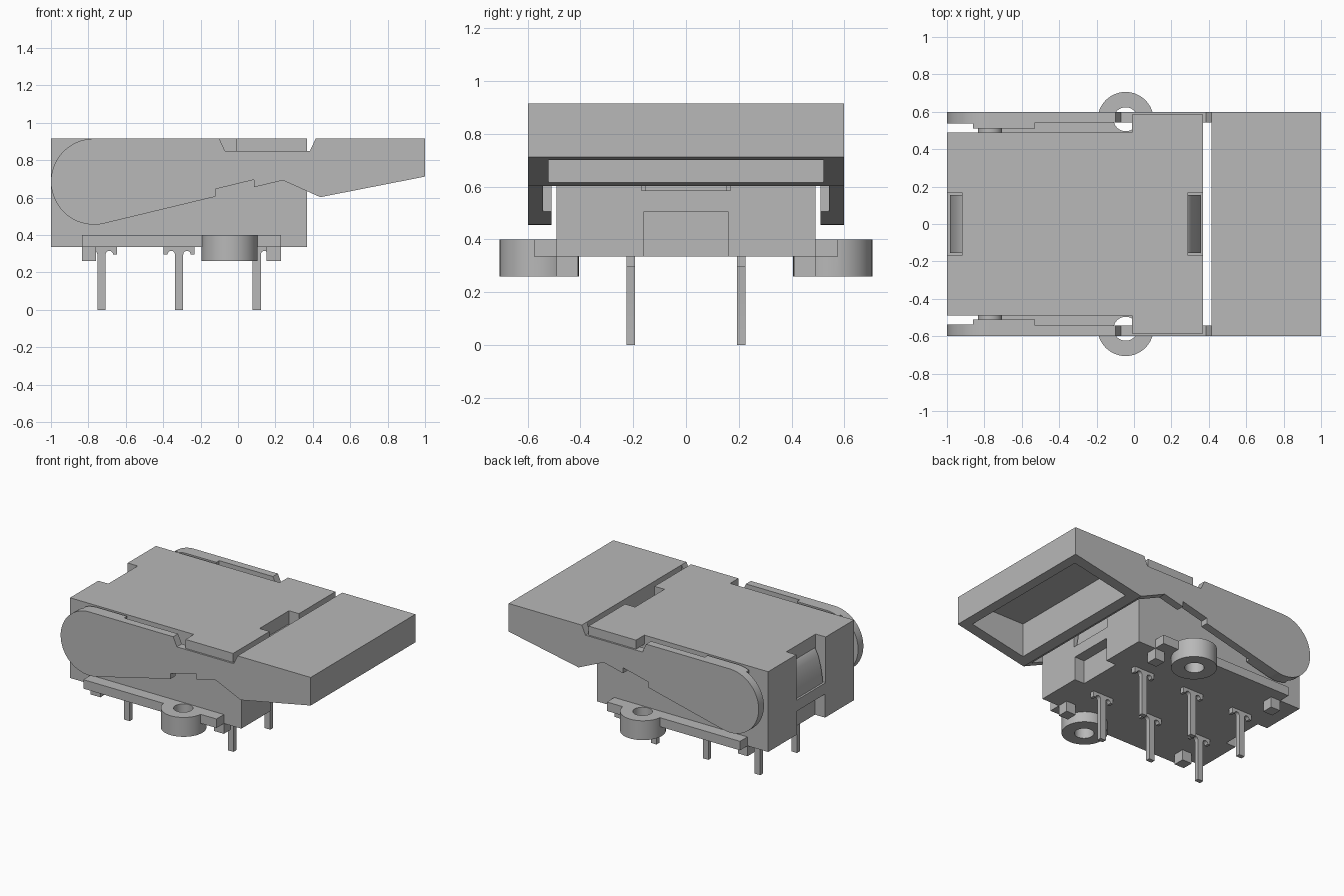
import bpy, bmesh
from math import sin, cos, radians
from mathutils import Vector

if "Cube" in bpy.data.objects:
    bpy.data.objects.remove(bpy.data.objects["Cube"], do_unlink=True)

grey = bpy.data.materials.new("plain grey")
grey.use_nodes = True
colour = (0.48, 0.48, 0.48, 1)
grey.diffuse_color = colour
grey.node_tree.nodes["Principled BSDF"].inputs["Base Color"].default_value = colour


def prism(name, points, shift):
    """Extrude a closed 3D outline along a shift vector."""
    bm = bmesh.new()
    face = bm.faces.new([bm.verts.new(p) for p in points])
    extruded = bmesh.ops.extrude_face_region(bm, geom=[face])["geom"]
    verts = [g for g in extruded if isinstance(g, bmesh.types.BMVert)]
    bmesh.ops.translate(bm, vec=Vector(shift), verts=verts)
    bmesh.ops.recalc_face_normals(bm, faces=bm.faces)
    mesh = bpy.data.meshes.new(name)
    bm.to_mesh(mesh)
    bm.free()
    mesh.materials.append(grey)
    obj = bpy.data.objects.new(name, mesh)
    bpy.context.collection.objects.link(obj)
    return obj


def side_profile(name, profile, y0, y1):
    return prism(name, [(x, y0, z) for x, z in profile], (0, y1 - y0, 0))


def box(name, x0, x1, y0, y1, z0, z1):
    return side_profile(name, [(x0, z0), (x1, z0), (x1, z1), (x0, z1)], y0, y1)


def arc(cx, cz, r, a0, a1, n):
    angles = [radians(a0 + (a1 - a0) * i / n) for i in range(n + 1)]
    return [(cx + r * cos(a), cz + r * sin(a)) for a in angles]


def post(name, x, y, r, z0, z1):
    ring = arc(x, y, r, 0, 360, 48)[:-1]
    return prism(name, [(px, py, z0) for px, py in ring], (0, 0, z1 - z0))


def combine(obj, tool, operation):
    """Apply a boolean and discard the tool."""
    tool.hide_render = True
    mod = obj.modifiers.new("boolean", 'BOOLEAN')
    mod.operation, mod.solver, mod.object = operation, 'EXACT', tool
    graph = bpy.context.evaluated_depsgraph_get()
    result = bpy.data.meshes.new_from_object(obj.evaluated_get(graph))
    obj.modifiers.clear()
    obj.data = result
    bpy.data.objects.remove(tool, do_unlink=True)


def cut(obj, tool):
    combine(obj, tool, 'DIFFERENCE')


def join(obj, tool):
    combine(obj, tool, 'UNION')


# Housing with a wider lip on top
body = box("housing", -1, 0.37, -0.49, 0.49, 0.335, 0.915)
join(body, box("lip", -0.01, 0.37, -0.585, 0.585, 0.85, 0.915))

# Latch slots above and recesses below at both ends
for end, out in ((-1, -1), (0.37, 1)):
    inner, outer = sorted((end - out * 0.08, end + out * 0.1))
    cut(body, box("slot", inner, outer, -0.168, 0.168, 0.585, 1))
    cut(body, box("recess", inner, outer, -0.16, 0.16, 0.3, 0.505))
    wedge = [(end - out * d, z) for d, z in
             ((0.09, 0.575), (0.015, 0.575), (0.015, 0.61), (0.03, 0.7),
              (0.05, 0.77), (0.07, 0.81), (0.09, 0.83))]
    join(body, side_profile("latch", wedge, -0.155, 0.155))

# Lever: rounded arms and paddle cut from one side profile
outline = arc(-0.77, 0.685, 0.23, 90, 283.6, 32) + [
    (-0.12, 0.605), (-0.12, 0.645), (0.085, 0.695), (0.085, 0.655),
    (0.24, 0.692), (0.44, 0.602), (1, 0.712), (1, 0.915), (0.415, 0.915),
    (0.385, 0.85), (-0.07, 0.85), (-0.1, 0.915)]
lever = side_profile("lever", outline, -0.598, 0.598)
cut(lever, box("gap", -1.1, 0.415, -0.51, 0.51, 0.3, 1.1))
cut(lever, box("arm_gap", -0.53, 0.415, -0.542, 0.542, 0.3, 1.1))
cut(lever, box("end_gap", -1.1, -0.86, -0.538, 0.538, 0.3, 1.1))
hollow = [(0.51, 0.5), (0.94, 0.5), (0.94, 0.86), (0.51, 0.86)]
cut(lever, side_profile("hollow", hollow, -0.52, 0.52))

smooth = [body, lever]
for side, s in (("left", 1), ("right", -1)):
    # Pivot pins
    ring = arc(-0.77, 0.685, 0.065, 0, 360, 32)[:-1]
    smooth.append(side_profile(side + "_pivot", ring, s * 0.48, s * 0.515))

    # Side flange with a round screw boss
    flange = box(side + "_flange", -0.835, 0.23, *sorted((s * 0.48, s * 0.575)), 0.335, 0.40)
    join(flange, post("boss", -0.045, s * 0.556, 0.15, 0.26, 0.40))
    cut(flange, post("hole", -0.045, s * 0.56, 0.064, 0.2, 0.5))
    smooth.append(flange)

    # Square feet
    for x in (-0.835, 0.153):
        box(side + "_foot", x, x + 0.077, *sorted((s * 0.41, s * 0.49)), 0.26, 0.34)

    # Terminal pins with hooked shoulders
    for x in (-0.73, -0.315, 0.10):
        half = [(0.022, 0.004), (0.022, 0.295)] + arc(0.042, 0.295, 0.02, 180, 0, 8)[1:]
        half += [(0.082, 0.295), (0.082, 0.345)]
        profile = [(x + px, pz) for px, pz in half]
        profile += [(x - px, pz) for px, pz in reversed(half)]
        profile = [(px, 0 if pz == 0.004 else pz) for px, pz in profile]
        smooth.append(side_profile(side + "_terminal", profile,
                                   s * 0.21 - 0.016, s * 0.21 + 0.016))

# Smooth the rounded parts, keeping edges sharp
bpy.ops.object.select_all(action='DESELECT')
for obj in smooth:
    obj.select_set(True)
bpy.context.view_layer.objects.active = body
bpy.ops.object.shade_smooth_by_angle(angle=radians(25))
